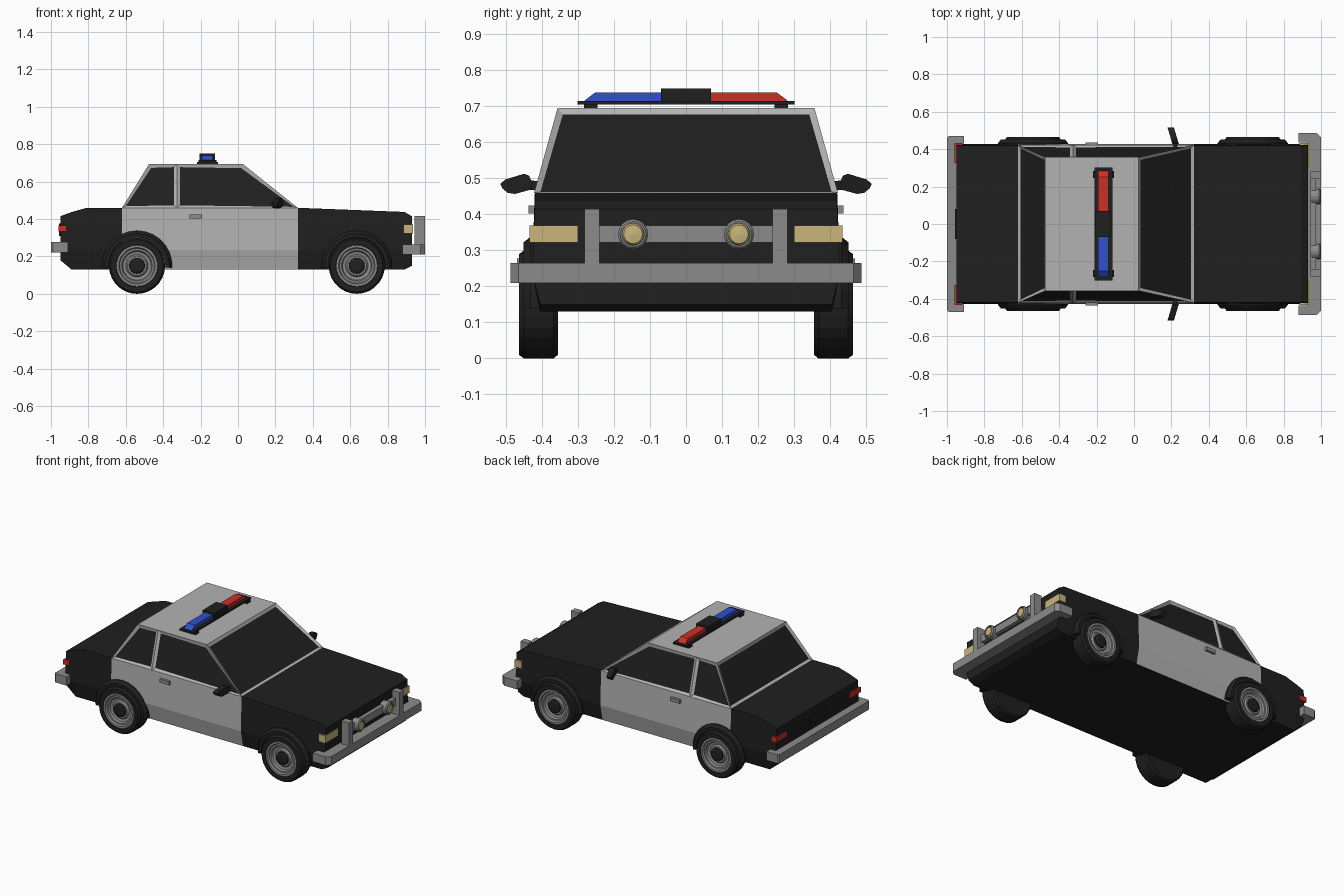
import bpy, bmesh, math
from mathutils import Vector, Matrix

if "Cube" in bpy.data.objects:
    bpy.data.objects.remove(bpy.data.objects["Cube"])


def material(name, col):
    m = bpy.data.materials.new(name)
    m.diffuse_color = (*col, 1)
    m.use_nodes = True
    m.node_tree.nodes["Principled BSDF"].inputs["Base Color"].default_value = m.diffuse_color
    return m


BLACK = material("black", (0.014, 0.014, 0.014))
WHITE = material("pale_paint", (0.45, 0.45, 0.45))
STEEL = material("steel", (0.26, 0.26, 0.26))
CREAM = material("lamp", (0.58, 0.46, 0.2))
RED = material("red", (0.6, 0.03, 0.02))
BLUE = material("blue", (0.03, 0.08, 0.6))


def finish(name, bm, *mats):
    bmesh.ops.remove_doubles(bm, verts=bm.verts, dist=1e-5)
    bmesh.ops.recalc_face_normals(bm, faces=bm.faces)
    me = bpy.data.meshes.new(name)
    bm.to_mesh(me)
    bm.free()
    for m in mats:
        me.materials.append(m)
    ob = bpy.data.objects.new(name, me)
    bpy.context.collection.objects.link(ob)
    return ob


def prism(name, pts, axis, lo, hi, mat):
    """Extrude a 2D outline along an axis."""
    place = {"x": lambda a, b, h: (h, a, b), "y": lambda a, b, h: (a, h, b),
             "z": lambda a, b, h: (a, b, h)}[axis]
    bm = bmesh.new()
    rings = [[bm.verts.new(place(a, b, h)) for a, b in pts] for h in (lo, hi)]
    n = len(pts)
    for r in rings:
        bm.faces.new(r)
    for i in range(n):
        j = (i + 1) % n
        bm.faces.new((rings[0][i], rings[0][j], rings[1][j], rings[1][i]))
    return finish(name, bm, mat)


def box(name, x, y, z, mat):
    y = sorted(y)
    return prism(name, [(x[0], y[0]), (x[1], y[0]), (x[1], y[1]), (x[0], y[1])], "z", *z, mat)


def lathe(name, profile, origin, direction, segs, mat, a0=0.0, a1=2 * math.pi):
    """Turn a (radius, height) profile about a direction through origin."""
    d = Vector(direction)
    up = Vector((0, 0, 1))
    side = Vector((1, 0, 0)) if abs(d.y) > 0.5 else Vector((0, 1, 0))
    bm = bmesh.new()
    rings = []
    for i in range(segs + 1):
        a = a0 + (a1 - a0) * i / segs
        v = side * math.cos(a) + up * math.sin(a)
        rings.append([bm.verts.new(Vector(origin) + v * r + d * h) for r, h in profile])
    for p, q in zip(rings, rings[1:]):
        for k in range(len(profile) - 1):
            bm.faces.new((p[k], q[k], q[k + 1], p[k + 1]))
    if a1 - a0 < 6:
        for r in (rings[0], rings[-1]):
            bm.faces.new(r[:-1])
    return finish(name, bm, mat)


# Body: sections lofted along x, pale between the door lines
stations = [(-0.95, 0.18, 0.415), (-0.89, 0.13, 0.437), (-0.81, 0.13, 0.46), (-0.62, 0.13, 0.46),
            (0.32, 0.13, 0.46), (0.89, 0.13, 0.438), (0.93, 0.15, 0.415)]
bm = bmesh.new()
rings = []
for x, zb, zt in stations:
    half = [(0.405, zb), (0.428, 0.235), (0.42, zt)]
    pts = half + [(-y, z) for y, z in reversed(half)]
    rings.append([bm.verts.new((x, y, z)) for y, z in pts])
for s, (p, q) in enumerate(zip(rings, rings[1:])):
    for k in range(6):
        f = bm.faces.new((p[k], p[(k + 1) % 6], q[(k + 1) % 6], q[k]))
        f.material_index = 1 if s == 3 and k != 5 else 0
bm.faces.new(rings[0])
bm.faces.new(rings[-1])
finish("body", bm, BLACK, WHITE)

# Cabin: tapered hull whose side faces are inset into windows
bm = bmesh.new()
plan = [((-0.62, 0.46), (-0.475, 0.695)), ((-0.327, 0.46), (-0.327, 0.695)), ((0.32, 0.46), (0.025, 0.695))]
hull = {}
for s in (-1, 1):
    hull[s] = [(bm.verts.new((a[0], s * 0.422, a[1])), bm.verts.new((b[0], s * 0.357, b[1]))) for a, b in plan]
loop = hull[-1] + hull[1][::-1]
windows = [bm.faces.new((p[0], q[0], q[1], p[1])) for p, q in zip(loop, loop[1:] + loop[:1])]
bm.faces.new([p[1] for p in loop])
bm.faces.new([p[0] for p in reversed(loop)])
bmesh.ops.recalc_face_normals(bm, faces=bm.faces)
bmesh.ops.inset_individual(bm, faces=windows, thickness=0.023, depth=-0.008)
for f in windows:
    f.material_index = 1
finish("cabin", bm, WHITE, BLACK)

# Wheels and arch flares
tyre = [(0.10, 0.36), (0.14, 0.356), (0.15, 0.368), (0.15, 0.45), (0.14, 0.464), (0.112, 0.464), (0.108, 0.45)]
rim = [(0.112, 0.45), (0.11, 0.462), (0.098, 0.462), (0.092, 0.452), (0.082, 0.452), (0.076, 0.44),
       (0.06, 0.436), (0.052, 0.446), (0.0, 0.446)]
hub = [(0.044, 0.44), (0.042, 0.455), (0.028, 0.46), (0.0, 0.46)]
flare = [(0.152, 0.40), (0.188, 0.40), (0.188, 0.432), (0.172, 0.452), (0.152, 0.452), (0.152, 0.40)]
for end, x in (("rear", -0.54), ("front", 0.635)):
    for side, s in (("right", -1), ("left", 1)):
        tag = f"{end}_{side}"
        o, d = (x, 0, 0.15), (0, s, 0)
        lathe(f"tyre_{tag}", [(0, 0.36)] + tyre, o, d, 28, BLACK)
        lathe(f"rim_{tag}", rim, o, d, 28, STEEL)
        lathe(f"hub_{tag}", hub, o, d, 16, BLACK)
        lathe(f"arch_flare_{tag}", flare, o, d, 14, BLACK, -0.06, math.pi + 0.06)

# Bumpers: wrapped plan outlines
half = [(0.88, 0.437), (0.88, 0.487), (0.975, 0.487), (1.0, 0.465)]
inner = [(0.93, 0.437)]
prism("front_bumper", inner + half + [(x, -y) for x, y in reversed(inner + half)], "z", 0.21, 0.265, STEEL)
half = [(-0.945, 0.43), (-0.91, 0.43), (-0.91, 0.47), (-0.99, 0.47), (-1.0, 0.462)]
prism("rear_bumper", half + [(x, -y) for x, y in reversed(half)], "z", 0.22, 0.277, STEEL)

# Push bar
box("push_bar_cross", (0.945, 0.972), (-0.245, 0.245), (0.322, 0.37), STEEL)

lamp_shell = [(0, -0.03), (0.04, -0.03), (0.042, 0.015), (0.036, 0.022), (0.031, 0.022), (0.031, 0.01)]
lamp_lens = [(0.031, 0.01), (0.026, 0.02), (0, 0.023)]
for side, s in (("right", -1), ("left", 1)):
    box(f"push_bar_post_{side}", (0.945, 1.0), (s * 0.24, s * 0.282), (0.21, 0.415), STEEL)
    # Spot lamps, headlights, tail lights, handles
    lathe(f"spot_lamp_shell_{side}", lamp_shell, (0.975, s * 0.147, 0.345), (1, 0, 0), 16, STEEL)
    lathe(f"spot_lamp_lens_{side}", lamp_lens, (0.975, s * 0.147, 0.345), (1, 0, 0), 16, CREAM)
    box(f"headlight_{side}", (0.885, 0.936), (s * 0.30, s * 0.434), (0.322, 0.37), CREAM)
    box(f"tail_light_{side}", (-0.96, -0.917), (s * 0.325, s * 0.434), (0.333, 0.365), RED)
    box(f"door_handle_{side}", (-0.26, -0.192), (s * 0.41, s * 0.437), (0.402, 0.425), STEEL)

    # Wing mirror: stalk and chamfered head swept back
    stalk = prism(f"mirror_stalk_{side}", [(s * 0.39, 0.465), (s * 0.46, 0.47), (s * 0.46, 0.498), (s * 0.39, 0.49)],
                  "x", 0.21, 0.23, BLACK)
    outline = [(0.425, 0.482), (0.436, 0.508), (0.45, 0.513), (0.502, 0.497), (0.516, 0.485),
               (0.51, 0.472), (0.495, 0.46), (0.475, 0.457), (0.435, 0.468)]
    head = prism(f"mirror_head_{side}", [(s * y, z) for y, z in outline], "x", 0.193, 0.227, BLACK)
    for v in head.data.vertices:
        v.co.x -= 0.3 * (abs(v.co.y) - 0.47) - 0.0

    # Light bar lenses and feet
    prism(f"light_bar_lens_{side}", [(s * 0.06, 0.714), (s * 0.285, 0.714), (s * 0.252, 0.739), (s * 0.06, 0.739)],
          "x", -0.192, -0.136, RED if s > 0 else BLUE)
    box(f"light_bar_foot_{side}", (-0.22, -0.108), (s * 0.246, s * 0.284), (0.69, 0.706), BLACK)

# Light bar base and centre
box("light_bar_base", (-0.212, -0.116), (-0.302, 0.302), (0.705, 0.715), BLACK)
box("light_bar_centre", (-0.206, -0.122), (-0.07, 0.07), (0.71, 0.75), BLACK)

# Rear plate recess
box("rear_plate", (-0.956, -0.94), (-0.08, 0.08), (0.31, 0.375), BLACK)
